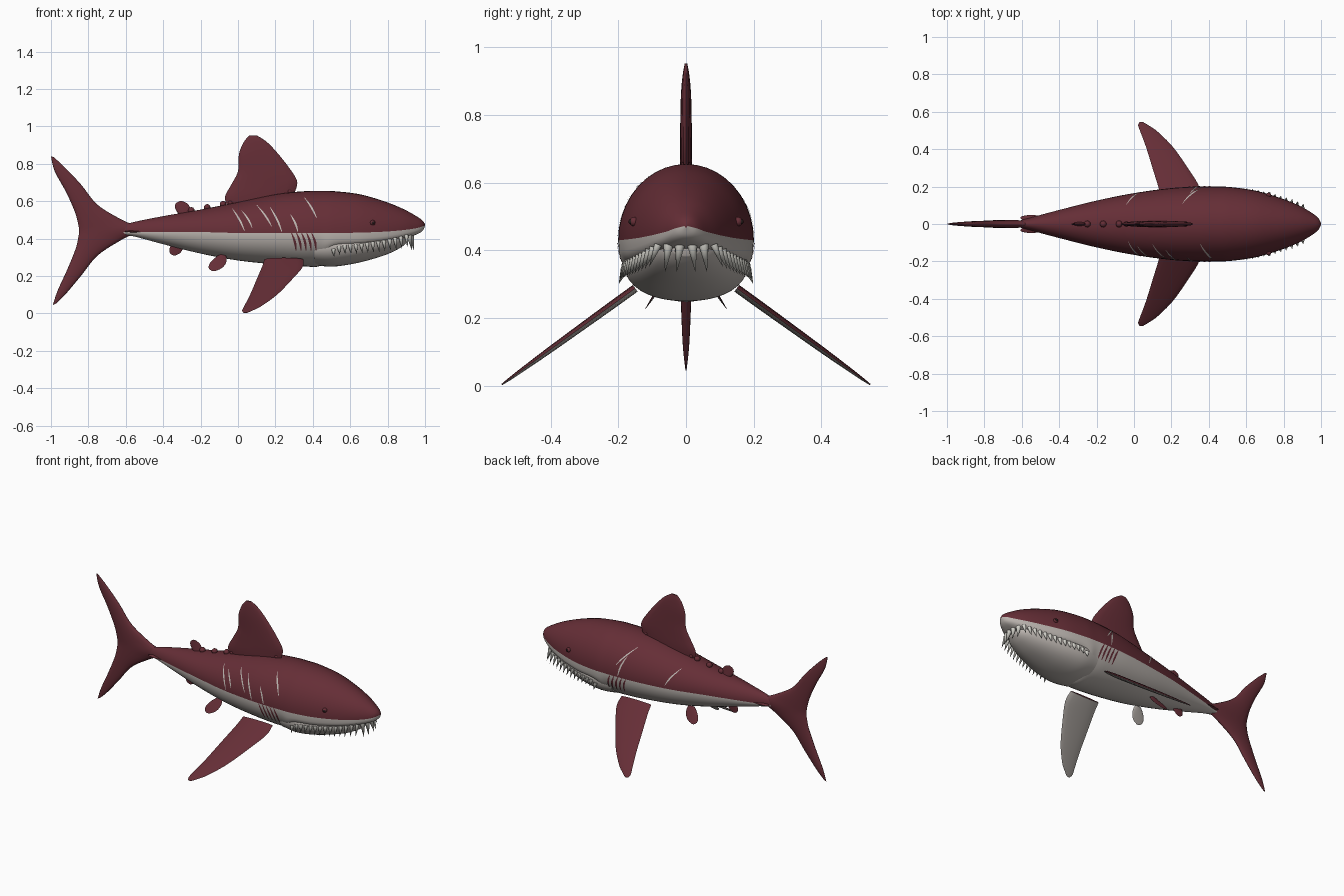
import bpy, bmesh, math
from mathutils import Vector

cube = bpy.data.objects.get("Cube")
if cube:
    bpy.data.objects.remove(cube)


def material(name, r, g, b):
    m = bpy.data.materials.new(name)
    m.use_nodes = True
    m.diffuse_color = (r, g, b, 1)
    m.node_tree.nodes["Principled BSDF"].inputs["Base Color"].default_value = (r, g, b, 1)
    return m


RED = material("maroon_skin", 0.13, 0.027, 0.037)
PALE = material("pale_belly", 0.5, 0.46, 0.43)
TOOTH = material("ivory_tooth", 0.64, 0.63, 0.58)
DARK = material("dark_pupil", 0.02, 0.012, 0.012)


def finish(name, bm, mats, angle=50):
    bmesh.ops.recalc_face_normals(bm, faces=bm.faces)
    me = bpy.data.meshes.new(name)
    bm.to_mesh(me)
    bm.free()
    for m in mats:
        me.materials.append(m)
    me.polygons.foreach_set("use_smooth", [True] * len(me.polygons))
    me.set_sharp_from_angle(angle=math.radians(angle))
    ob = bpy.data.objects.new(name, me)
    bpy.context.collection.objects.link(ob)
    return ob


def spline(rows, steps):
    """Smooth curve through rows of numbers."""
    out = []
    for i in range(len(rows) - 1):
        p = [rows[max(0, min(len(rows) - 1, i + k))] for k in (-1, 0, 1, 2)]
        for s in range(steps):
            t = s / steps
            out.append([b + t / 2 * (c - a + t * (2*a - 5*b + 4*c - d + t * (3*(b - c) + d - a)))
                        for a, b, c, d in zip(*p)])
    return out + [list(rows[-1])]


def skin(bm, rings, rule):
    """Join rings of points into a closed skin; rule picks the colour per side index."""
    rings = [[bm.verts.new(p) for p in ring] for ring in rings]
    n = len(rings[0])
    for a, b in zip(rings, rings[1:]):
        for k in range(n):
            f = bm.faces.new((a[k], a[(k + 1) % n], b[(k + 1) % n], b[k]))
            f.material_index = rule(k, n)
    bm.faces.new(rings[0])
    bm.faces.new(rings[-1])


def lower_half(k, n):
    return 1 if k >= n // 2 else 0


def hull_ring(row, n=40):
    x, top, mid, bot, w, power = row
    ring = []
    for k in range(n):
        a = 2 * math.pi * k / n
        c, s = math.cos(a), math.sin(a)
        e = 1 if k <= n // 2 else 2 / power
        y = math.copysign(abs(c) ** e, c) * w
        h = abs(s) ** e
        ring.append((x, y, mid + (top - mid) * h if s >= 0 else mid - (mid - bot) * h))
    return ring


# Body: x, top, colour line, bottom, half width, squareness of the underside
BODY = spline([
    (-0.62, 0.47, 0.435, 0.42, 0.016, 2), (-0.55, 0.49, 0.435, 0.41, 0.035, 2),
    (-0.4, 0.52, 0.435, 0.37, 0.075, 2), (-0.2, 0.555, 0.435, 0.32, 0.125, 2),
    (0, 0.595, 0.43, 0.283, 0.165, 2), (0.2, 0.637, 0.43, 0.262, 0.192, 2),
    (0.35, 0.653, 0.43, 0.252, 0.2, 2), (0.44, 0.655, 0.43, 0.255, 0.2, 2),
    (0.52, 0.653, 0.43, 0.335, 0.197, 3.5), (0.65, 0.637, 0.432, 0.355, 0.178, 4),
    (0.78, 0.6, 0.437, 0.375, 0.14, 4), (0.88, 0.56, 0.445, 0.397, 0.1, 3.5),
    (0.95, 0.522, 0.455, 0.42, 0.06, 3), (0.985, 0.498, 0.465, 0.44, 0.032, 2.5),
    (1, 0.477, 0.472, 0.467, 0.004, 2)], 6)
bm = bmesh.new()
skin(bm, [hull_ring(r) for r in BODY], lower_half)
finish("body", bm, [RED, PALE])

# Lower jaw, set just inside the lip
JAW = spline([(0.41, 0.4, 0.36, 0.258, 0.17, 2.2), (0.5, 0.4, 0.365, 0.25, 0.184, 2.2),
              (0.6, 0.4, 0.37, 0.262, 0.175, 2.2), (0.7, 0.41, 0.38, 0.285, 0.153, 2.2),
              (0.8, 0.42, 0.395, 0.317, 0.12, 2.2), (0.87, 0.425, 0.405, 0.352, 0.085, 2.2),
              (0.91, 0.425, 0.41, 0.385, 0.04, 2.2)], 5)
bm = bmesh.new()
skin(bm, [hull_ring(r) for r in JAW], lambda k, n: 0)
finish("lower_jaw", bm, [PALE])


def section(x):
    for a, b in zip(BODY, BODY[1:]):
        if a[0] <= x <= b[0]:
            t = (x - a[0]) / (b[0] - a[0])
            return [p + (q - p) * t for p, q in zip(a, b)]
    return BODY[-1]


def flank(x, z):
    """Half width of the body at a given x and height."""
    _, top, mid, bot, w, _ = section(x)
    h = (z - mid) / ((top - mid) if z > mid else (mid - bot))
    return w * math.sqrt(max(0, 1 - h * h))


# Fins: sections of leading (u, v), trailing (u, v), half thickness
def fin(name, sections, out=(0, 0, 1), origin=(0, 0, 0), under=RED):
    out = Vector(out).normalized()
    normal = Vector((1, 0, 0)).cross(out)
    if normal.z < 0:
        normal = -normal
    rings = []
    for lu, lv, tu, tv, h in spline(sections, 5):
        ring = []
        for k in range(16):
            a = math.pi * k / 8
            c = (1 + math.cos(a)) / 2
            u, v = tu + (lu - tu) * c, tv + (lv - tv) * c
            ring.append(Vector(origin) + Vector((u, 0, 0)) + out * v + normal * (h * math.sin(a)))
        rings.append(ring)
    bm = bmesh.new()
    skin(bm, rings, lower_half)
    return finish(name, bm, [RED, under], 70)


fin("dorsal_fin", [(0.28, 0.59, -0.05, 0.56, 0.015), (0.305, 0.65, -0.07, 0.62, 0.018),
                   (0.315, 0.71, -0.035, 0.69, 0.018), (0.265, 0.79, 0, 0.76, 0.017),
                   (0.2, 0.87, 0.005, 0.85, 0.015), (0.15, 0.92, 0.03, 0.915, 0.01),
                   (0.1, 0.952, 0.06, 0.95, 0.004)])
fin("tail_fin", [(-0.985, 0.835, -1, 0.84, 0.002), (-0.93, 0.785, -0.98, 0.76, 0.008),
                 (-0.84, 0.69, -0.92, 0.65, 0.014), (-0.75, 0.58, -0.875, 0.55, 0.017),
                 (-0.62, 0.5, -0.855, 0.48, 0.02), (-0.52, 0.45, -0.85, 0.44, 0.022),
                 (-0.62, 0.395, -0.855, 0.4, 0.02), (-0.75, 0.31, -0.87, 0.34, 0.017),
                 (-0.84, 0.2, -0.915, 0.23, 0.014), (-0.92, 0.105, -0.965, 0.12, 0.009),
                 (-0.97, 0.055, -0.99, 0.045, 0.002)])


def leaf(length, width, lean, thick):
    """Small rounded fin growing outward and leaning along x."""
    rows = []
    for t, w in ((0, 0.5), (0.3, 0.9), (0.6, 1), (0.85, 0.75), (1, 0.2)):
        rows.append((lean * t + width * w / 2, length * t, lean * t - width * w / 2, length * t,
                     thick * (1.1 - t)))
    return rows


fin("second_dorsal_fin", leaf(0.08, 0.08, -0.02, 0.012), origin=(-0.285, 0, 0.52))
fin("anal_fin", leaf(0.08, 0.07, -0.02, 0.01), (0, 0, -1), (-0.32, 0, 0.39))

for side, s in (("left", 1), ("right", -1)):
    # Pectoral and pelvic fins slope outward and down
    slope = (0, s * 0.395, -0.285)
    fin(side + "_pectoral_fin",
        [(0.35, 0, 0.14, 0, 0.012), (0.345, 0.07, 0.13, 0.06, 0.012),
         (0.29, 0.18, 0.1, 0.18, 0.011), (0.21, 0.32, 0.065, 0.32, 0.009),
         (0.13, 0.42, 0.035, 0.42, 0.006), (0.085, 0.46, 0.022, 0.465, 0.004),
         (0.05, 0.486, 0.03, 0.486, 0.002)],
        slope, (0, s * 0.15, 0.288), PALE)
    fin(side + "_pelvic_fin", leaf(0.1, 0.085, -0.045, 0.007), (0, s * 0.5, -0.75),
        (-0.085, s * 0.065, 0.31), PALE)
    # Tail keel
    fin(side + "_tail_keel", leaf(0.04, 0.14, -0.03, 0.009), (0, s, -0.1), (-0.52, s * 0.008, 0.44))

    # Eye with pupil
    for part, r, mat, push in (("eye", 0.014, RED, 0), ("pupil", 0.008, DARK, 0.009)):
        bm = bmesh.new()
        bmesh.ops.create_uvsphere(bm, u_segments=16, v_segments=10, radius=r)
        ob = finish(side + "_" + part, bm, [mat])
        ob.location = (0.72 + push * 0.3, s * (flank(0.72, 0.485) + push), 0.485)


# Scars and gill slits: thin ribbons laid on the flank
def ribbons(name, s, lines, mat, width):
    bm = bmesh.new()
    for x0, z0, x1, z1 in lines:
        last = None
        for i in range(11):
            t = i / 10
            x = x0 + (x1 - x0) * t + 0.006 * math.sin(t * math.pi)
            z = z0 + (z1 - z0) * t
            half = width * (0.25 + 0.75 * math.sin(math.pi * t)) / 2
            pair = [bm.verts.new((x + d, s * (flank(x + d, z) + 0.003), z)) for d in (-half, half)]
            if last:
                bm.faces.new((last[0], last[1], pair[1], pair[0]))
            last = pair
    finish(name, bm, [mat])


gills = [(0.285 + 0.027 * i, 0.432, 0.31 + 0.027 * i, 0.335) for i in range(5)]
for side, s in (("left", 1), ("right", -1)):
    ribbons(side + "_gill_slits", s, gills, RED, 0.013)
ribbons("right_scars", -1, [(-0.03, 0.56, 0.035, 0.44), (0.02, 0.55, 0.075, 0.46),
                            (0.1, 0.58, 0.18, 0.465), (0.17, 0.57, 0.235, 0.435),
                            (0.28, 0.53, 0.32, 0.435), (0.355, 0.62, 0.42, 0.51)], PALE, 0.011)
ribbons("left_scars", 1, [(0.26, 0.61, 0.36, 0.5), (0.3, 0.56, 0.34, 0.44),
                          (-0.04, 0.55, 0.03, 0.45)], PALE, 0.011)

# Knobs along the back
bm = bmesh.new()
for x in [-0.25, -0.165, -0.08] + [-0.04 + 0.045 * i for i in range(8)]:
    r = 0.018 if x < -0.05 else 0.014
    made = bmesh.ops.create_icosphere(bm, subdivisions=2, radius=r)
    bmesh.ops.translate(bm, verts=made["verts"], vec=(x, 0, section(x)[1] + 0.005))
finish("back_knobs", bm, [RED])

# Teeth hanging from the upper lip
bm = bmesh.new()


def tooth(base, direction, length, radius):
    d = Vector(direction).normalized()
    made = bmesh.ops.create_cone(bm, cap_ends=True, segments=8, radius1=radius, radius2=0, depth=length)
    bmesh.ops.rotate(bm, verts=made["verts"], matrix=Vector((0, 0, 1)).rotation_difference(d).to_matrix())
    bmesh.ops.translate(bm, verts=made["verts"], vec=Vector(base) + d * length / 2)


for s in (1, -1):
    for i in range(14):
        x = 0.51 + 0.03 * i
        row = section(x)
        tooth((x, s * row[4] * 0.92, row[3] + 0.014), (0.1, s * 0.4, -1), 0.045 + 0.002 * i, 0.012)
    for y in (0.018, 0.052):
        tooth((0.93 - y * 0.3, s * y, 0.418), (0.2, s * 0.12, -1), 0.085, 0.016)
finish("upper_teeth", bm, [TOOTH])
